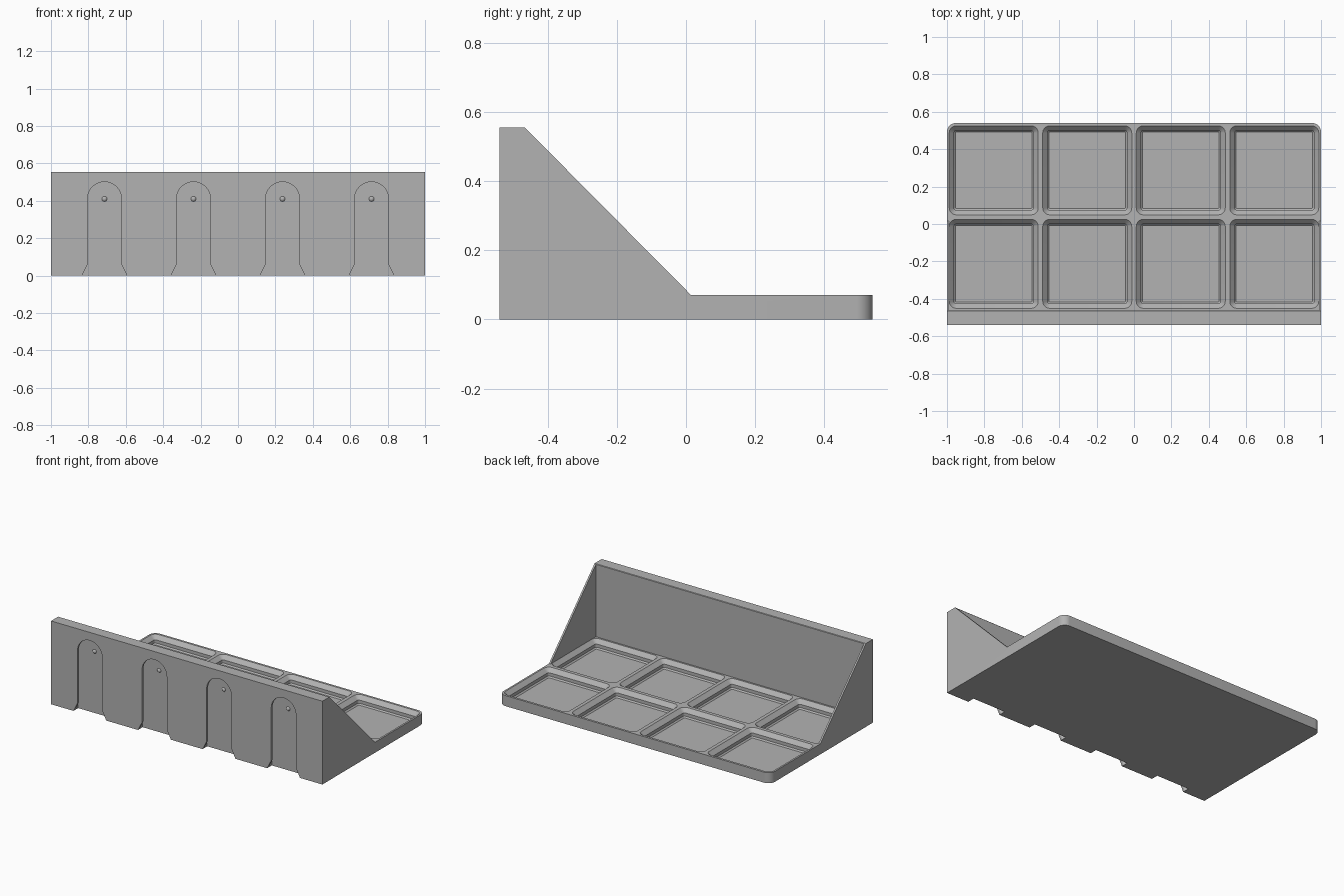
import bpy, bmesh
from math import pi, sin, cos, radians

if "Cube" in bpy.data.objects:
    bpy.data.objects.remove(bpy.data.objects["Cube"])

# Main dimensions
FRONT, REAR, WALL = -0.54, 0.54, -0.463
TOP, TRAY, GUSSET = 0.555, 0.07, 0.0115
CELL = 0.5

grey = bpy.data.materials.new("plain_grey")
grey.use_nodes = True
colour = (0.448, 0.448, 0.448, 1)
grey.diffuse_color = colour
grey.node_tree.nodes["Principled BSDF"].inputs["Base Color"].default_value = colour


def loft(bm, layers):
    """Join matching outlines into a closed solid."""
    rings = [[bm.verts.new(p) for p in pts] for pts in layers]
    n = len(rings[0])
    for a, b in zip(rings, rings[1:]):
        for i in range(n):
            j = (i + 1) % n
            bm.faces.new((a[i], a[j], b[j], b[i]))
    bm.faces.new(rings[0][::-1])
    bm.faces.new(rings[-1])


def make(name, bm):
    bmesh.ops.recalc_face_normals(bm, faces=bm.faces)
    mesh = bpy.data.meshes.new(name)
    bm.to_mesh(mesh)
    bm.free()
    mesh.materials.append(grey)
    obj = bpy.data.objects.new(name, mesh)
    bpy.context.collection.objects.link(obj)
    return obj


def activate(obj):
    bpy.ops.object.select_all(action='DESELECT')
    obj.select_set(True)
    bpy.context.view_layer.objects.active = obj


def cut(obj, cutter):
    cutter.hide_render = True
    mod = obj.modifiers.new("cut", 'BOOLEAN')
    mod.operation, mod.solver, mod.object = 'DIFFERENCE', 'EXACT', cutter
    activate(obj)
    bpy.ops.object.modifier_apply(modifier=mod.name)
    bpy.data.objects.remove(cutter)


def rounded_square(cx, cy, inset, z):
    r, h = 0.05 - inset, CELL / 2 - inset
    pts = []
    for k, (sx, sy) in enumerate([(1, 1), (-1, 1), (-1, -1), (1, -1)]):
        for i in range(9):
            a = (k + i / 8) * pi / 2
            pts.append((cx + sx * (h - r) + r * cos(a), cy + sy * (h - r) + r * sin(a), z))
    return pts


def slot_outline(cx, y, r):
    """Arch on straight sides that flare out at the foot."""
    flare, foot, centre = 0.121, 0.06, 0.41
    pts = [(flare, -0.02), (flare, 0), (r, foot)]
    pts += [(r * cos(pi * i / 32), centre + r * sin(pi * i / 32)) for i in range(33)]
    pts += [(-r, foot), (-flare, 0), (-flare, -0.02)]
    return [(cx + x, y, z) for x, z in pts]


# Shelf body: side profile drawn along x, rear corners rounded
profile = [(FRONT, 0), (REAR, 0), (REAR, TRAY), (0.015, TRAY), (-0.466, TOP), (FRONT, TOP)]
bm = bmesh.new()
loft(bm, [[(x, y, z) for y, z in profile] for x in (-1, 1)])
corners = [e for e in bm.edges if all(v.co.y > REAR - 0.001 for v in e.verts)
           and abs(e.verts[0].co.x - e.verts[1].co.x) < 0.001]
bmesh.ops.bevel(bm, geom=corners, offset=0.048, segments=10, profile=0.5, affect='EDGES')
shelf = make("shelf_body", bm)

# Open space between the side gussets
bm = bmesh.new()
w = 1 - GUSSET
loft(bm, [[(-w, WALL, z), (w, WALL, z), (w, 0.3, z), (-w, 0.3, z)] for z in (TRAY, 0.8)])
cut(shelf, make("gusset_cutter", bm))

# Stepped square pockets in the tray
bm = bmesh.new()
for col in range(4):
    for row in range(2):
        cx, cy = (col - 1.5) * CELL, WALL + (row + 0.5) * CELL
        steps = [(0.046, 0.0146), (0.0376, 0.023), (0.0376, 0.0444), (0.012, TRAY), (0.012, 0.08)]
        loft(bm, [rounded_square(cx, cy, inset, z) for inset, z in steps])
cut(shelf, make("pocket_cutter", bm))

# Undercut mounting slots in the front face
slots = [(i - 1.5) * 0.476 for i in range(4)]
depths = [(-0.02, 0.091), (0.0143, 0.091), (0.044, 0.1208), (0.0488, 0.1208)]
bm = bmesh.new()
for cx in slots:
    loft(bm, [slot_outline(cx, FRONT + d, r) for d, r in depths])
cut(shelf, make("slot_cutter", bm))
activate(shelf)
bpy.ops.object.shade_smooth_by_angle(angle=radians(25))

# Small locating cone in each slot
for i, cx in enumerate(slots):
    bpy.ops.mesh.primitive_cone_add(vertices=20, radius1=0.014, radius2=0, depth=0.018,
                                    location=(cx, FRONT + 0.0398, 0.41), rotation=(pi / 2, 0, 0))
    cone = bpy.context.object
    cone.name = f"slot_dimple_{i + 1}"
    cone.data.materials.append(grey)
    bpy.ops.object.shade_smooth_by_angle(angle=radians(25))
